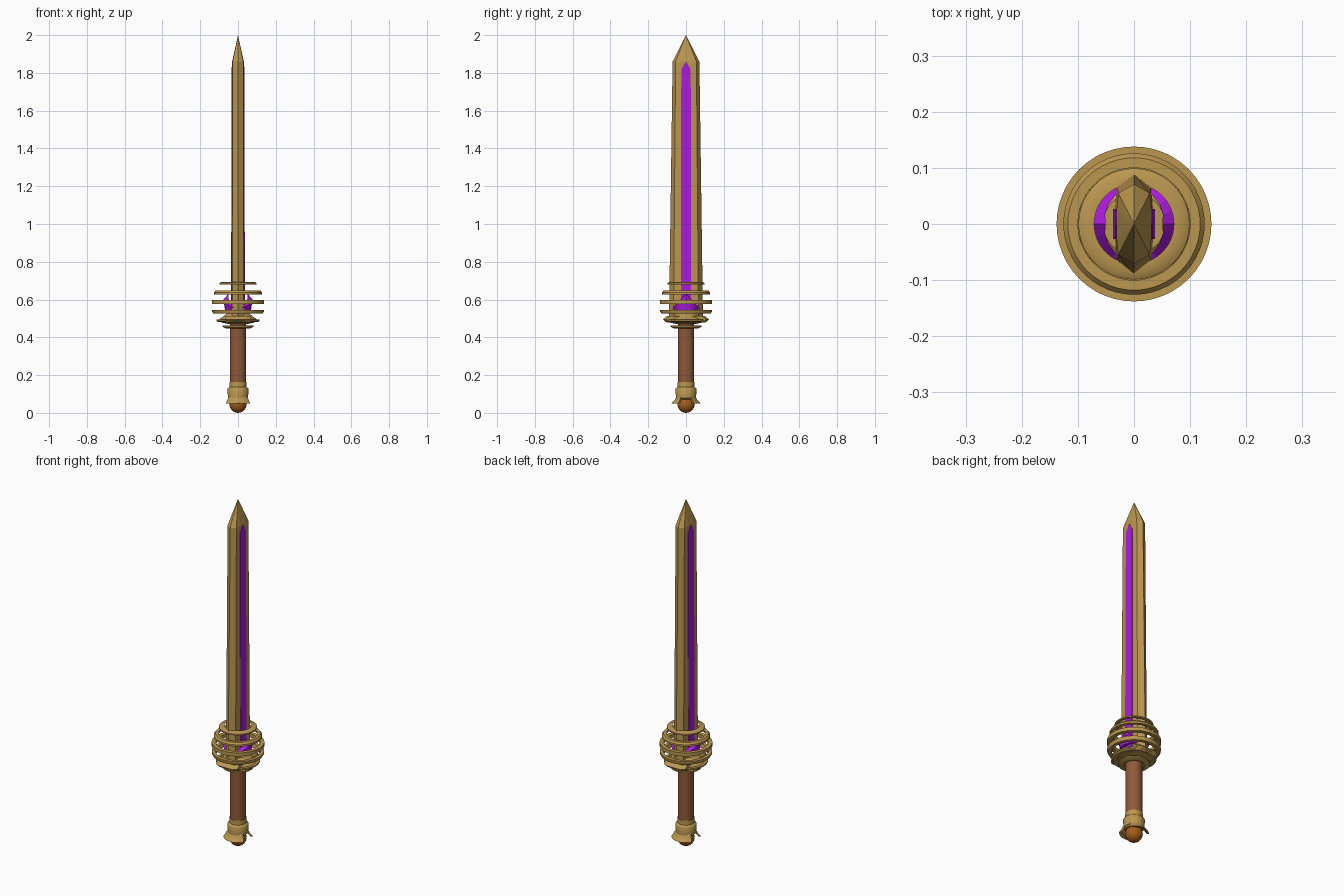
import bpy, bmesh, math

if "Cube" in bpy.data.objects:
    bpy.data.objects.remove(bpy.data.objects["Cube"])

def material(name, rgb):
    m = bpy.data.materials.new(name)
    m.diffuse_color = (*rgb, 1)
    m.use_nodes = True
    m.node_tree.nodes["Principled BSDF"].inputs["Base Color"].default_value = m.diffuse_color
    return m

GOLD = material("gold", (0.5, 0.31, 0.08))
PURPLE = material("purple", (0.42, 0.01, 0.75))
LEATHER = material("leather", (0.28, 0.10, 0.04))
AMBER = material("amber", (0.38, 0.11, 0.01))

def make(name, verts, faces, mat, smooth=False):
    me = bpy.data.meshes.new(name)
    me.from_pydata(verts, [], faces)
    bm = bmesh.new()
    bm.from_mesh(me)
    bmesh.ops.remove_doubles(bm, verts=bm.verts, dist=1e-5)
    bmesh.ops.recalc_face_normals(bm, faces=bm.faces)
    bm.to_mesh(me)
    bm.free()
    me.materials.append(mat)
    ob = bpy.data.objects.new(name, me)
    bpy.context.collection.objects.link(ob)
    if smooth:
        bpy.context.view_layer.objects.active = ob
        bpy.ops.object.select_all(action='DESELECT')
        ob.select_set(True)
        bpy.ops.object.shade_smooth_by_angle(angle=math.radians(35))
    return ob

def loft(name, sections, mat, closed=False, smooth=False):
    """Join equal-length vertex loops; cap the ends unless closed."""
    n, k = len(sections[0]), len(sections)
    verts = [v for s in sections for v in s]
    faces = [(i * n + j, i * n + (j + 1) % n, ((i + 1) % k) * n + (j + 1) % n, ((i + 1) % k) * n + j)
             for i in range(k if closed else k - 1) for j in range(n)]
    if not closed:
        faces += [tuple(range(n)), tuple(range((k - 1) * n, k * n))]
    return make(name, verts, faces, mat, smooth)

def lathe(name, profile, mat, closed=False, seg=32):
    secs = [[(r * math.cos(2 * math.pi * j / seg), r * math.sin(2 * math.pi * j / seg), z)
             for j in range(seg)] for r, z in profile]
    return loft(name, secs, mat, closed, True)

# blade: faceted bar narrowing to a pointed tip
def blade_section(z, a, w, t):
    return [(0, a, z), (t * .9, w, z), (t, 0.026, z), (t, -0.026, z), (t * .9, -w, z),
            (0, -a, z), (-t * .9, -w, z), (-t, -0.026, z), (-t, 0.026, z), (-t * .9, w, z)]

loft("blade", [blade_section(0.50, 0.09, 0.066, 0.034), blade_section(1.86, 0.071, 0.055, 0.031)], GOLD)
base = blade_section(1.86, 0.071, 0.055, 0.031)
make("blade_tip", base + [(0, 0, 2.0)], [(i, (i + 1) % 10, 10) for i in range(10)], GOLD)

for side, label in ((1, "right"), (-1, "left")):
    # glowing inlay on each blade face
    outline = [(-0.027, 0.54), (0.027, 0.54), (0.025, 1.82), (0, 1.86), (-0.025, 1.82)]
    loft("inlay_" + label,
         [[(side * 0.028, y, z) for y, z in outline],
          [(side * (0.037 - 0.004 * (z - 0.54) / 1.32), y, z) for y, z in outline]], PURPLE)
    # curved crystal at the blade root, tallest in the middle
    secs = []
    for i in range(9):
        t = -1 + i / 4
        a = t * math.radians(75)
        h = 0.012 + 0.073 * (1 - abs(t))
        ro, ri = 0.077, 0.077 - 0.026 * (1 - 0.5 * abs(t))
        secs.append([(side * r * math.cos(a), r * math.sin(a), z) for r, z in
                     ((ri, 0.545), (ro - 0.008, 0.545), (ro, 0.545 + h * .65), (ri, 0.545 + h))])
    loft("root_crystal_" + label, secs, PURPLE)

# cage of stacked guard rings: (outer radius, centre z, slope of the rim)
for i, (r, z, s) in enumerate(((0.099, 0.687, 0.012), (0.126, 0.638, 0.008), (0.138, 0.587, 0.0),
                               (0.137, 0.536, -0.006), (0.115, 0.487, -0.01), (0.081, 0.455, -0.014))):
    h = 0.010 if i in (1, 2, 3) else 0.007
    lathe("guard_ring_%d" % (i + 1),
          [(r - 0.022 - s / 2, z + h), (r - s / 2 - abs(s) / 2, z + h), (r, z),
           (r + s / 2 - abs(s) / 2, z - h), (r - 0.022 + s / 2, z - h)], GOLD, True, 48)

# crossguard with bevelled ends, and the hub under the blade
bar = [(-0.10, 0.478), (0.10, 0.478), (0.122, 0.495), (0.10, 0.513), (-0.10, 0.513), (-0.122, 0.495)]
loft("crossguard", [[(x, y * k, z) for y, z in bar]
                    for x, k in ((-0.068, 0.86), (-0.045, 1), (0.045, 1), (0.068, 0.86))], GOLD)
lathe("guard_hub", [(0.045, 0.47), (0.085, 0.478), (0.10, 0.495), (0.075, 0.513), (0.055, 0.53)], GOLD)

# grip and pommel
lathe("grip", [(0.043, 0.15), (0.043, 0.48)], LEATHER)
lathe("pommel_collar", [(0.043, 0.07), (0.053, 0.078), (0.056, 0.125), (0.052, 0.132),
                        (0.045, 0.136), (0.045, 0.163)], GOLD)
lathe("pommel_ball", [(0.045 * math.sin(math.pi * i / 14), 0.045 - 0.045 * math.cos(math.pi * i / 14))
                      for i in range(15)], AMBER)

# two flared flaps at front and back of the pommel
for side, label in ((-1, "front"), (1, "back")):
    secs = []
    for i in range(9):
        t = -1 + i / 4
        c = 1 - 0.45 * t * t
        secs.append([(0.050 * t, side * 0.050 * c, 0.085), (0.058 * t, side * 0.062 * c, 0.065),
                     (0.065 * t, side * 0.077 * c, 0.050), (0.056 * t, side * 0.056 * c, 0.055),
                     (0.046 * t, side * 0.042 * c, 0.075)])
    loft("pommel_flap_" + label, secs, GOLD)
